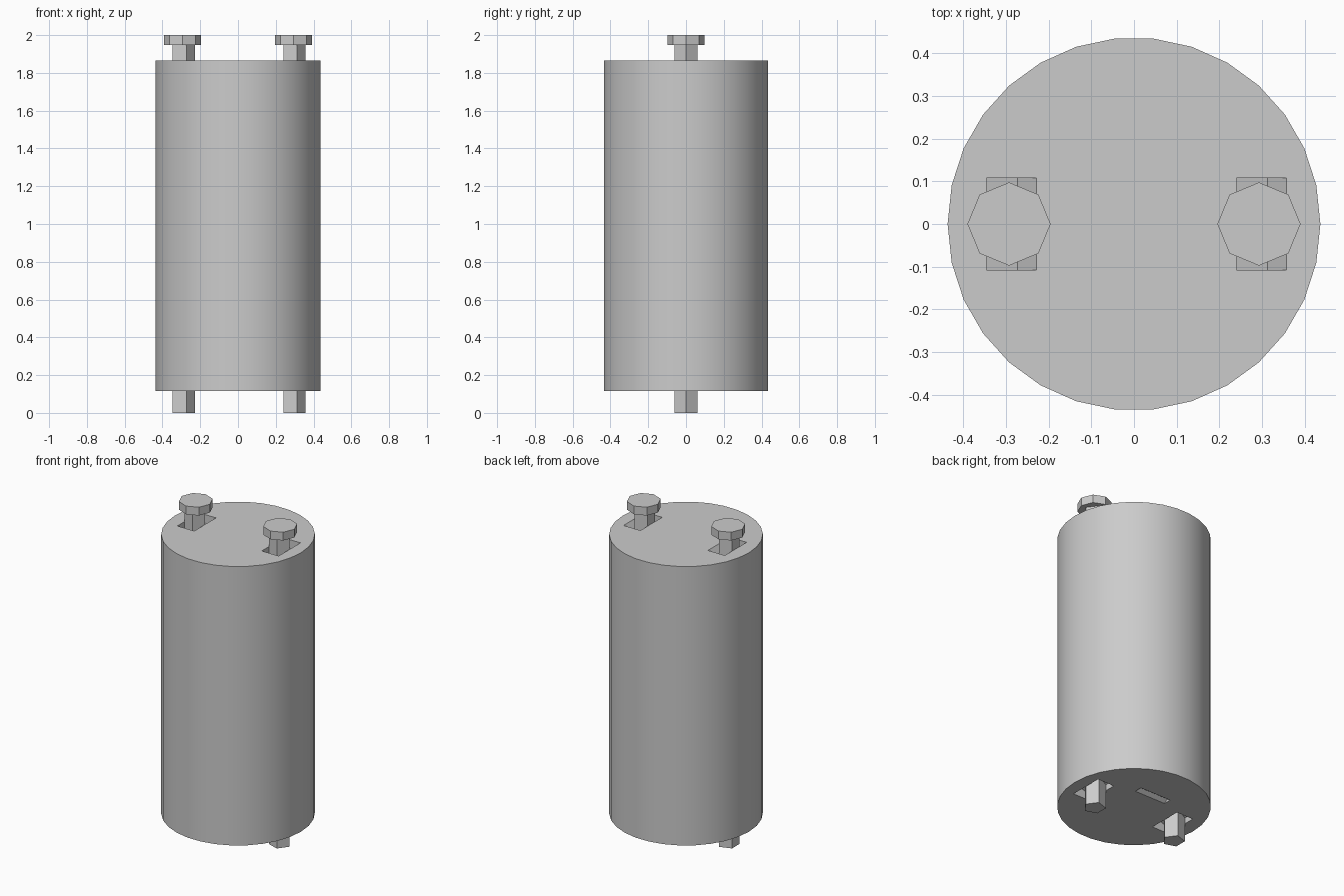
import bpy, bmesh, math
from mathutils import Matrix

default = bpy.data.objects.get("Cube")
if default:
    bpy.data.objects.remove(default, do_unlink=True)

# Single grey finish
grey = bpy.data.materials.new("plain_grey")
grey.use_nodes = True
colour = (0.6, 0.6, 0.6, 1)
grey.diffuse_color = colour
grey.node_tree.nodes["Principled BSDF"].inputs["Base Color"].default_value = colour


def prism(name, sides, radius, length, centre, turn=Matrix()):
    """Regular prism along local z, first corner on local +x."""
    bm = bmesh.new()
    ring = []
    for i in range(sides):
        a = 2 * math.pi * i / sides
        ring.append(bm.verts.new((radius * math.cos(a), radius * math.sin(a), -length / 2)))
    base = bm.faces.new(ring)
    top = bmesh.ops.extrude_face_region(bm, geom=[base], use_keep_orig=True)["geom"]
    moved = [v for v in top if isinstance(v, bmesh.types.BMVert)]
    bmesh.ops.translate(bm, vec=(0, 0, length), verts=moved)
    bmesh.ops.transform(bm, matrix=Matrix.Translation(centre) @ turn, verts=bm.verts[:])
    bmesh.ops.recalc_face_normals(bm, faces=bm.faces[:])
    mesh = bpy.data.meshes.new(name)
    bm.to_mesh(mesh)
    bm.free()
    mesh.materials.append(grey)
    ob = bpy.data.objects.new(name, mesh)
    bpy.context.collection.objects.link(ob)
    return ob


def select(ob):
    bpy.ops.object.select_all(action="DESELECT")
    ob.select_set(True)
    bpy.context.view_layer.objects.active = ob


def carve(ob, cutter):
    cutter.hide_render = True
    select(ob)
    mod = ob.modifiers.new("carve", "BOOLEAN")
    mod.operation, mod.solver, mod.object = "DIFFERENCE", "EXACT", cutter
    bpy.ops.object.modifier_apply(modifier=mod.name)
    bpy.data.objects.remove(cutter, do_unlink=True)


BOTTOM, TOP = 0.115, 1.865
PIN_X, PIN_R, SLOT = 0.293, 0.065, 0.216
HEAD_Z = 1.948

# Round body
body = prism("body", 30, 0.437, TOP - BOTTOM, (0, 0, (TOP + BOTTOM) / 2))

# Five-sided grooves across each pin, in both end caps
along_y = Matrix.Rotation(math.radians(90), 4, "X")
for x in (-PIN_X, PIN_X):
    for z in (BOTTOM, TOP):
        carve(body, prism("groove_cutter", 5, PIN_R, SLOT, (x, 0, z), along_y))

# Shallow groove under the body, towards the back
along_x = Matrix.Rotation(math.radians(-90), 4, "Y")
carve(body, prism("groove_cutter", 5, PIN_R, SLOT, (0, 0.165, BOTTOM - PIN_R + 0.018), along_x))

select(body)
bpy.ops.object.shade_smooth_by_angle(angle=math.radians(30))

# Pins through the body with eight-sided heads
for side, x in (("right", -PIN_X), ("left", PIN_X)):
    prism(side + "_pin", 5, PIN_R, HEAD_Z, (x, 0, HEAD_Z / 2))
    prism(side + "_pin_head", 8, 0.0975, 2 - HEAD_Z, (x, 0, 1 + HEAD_Z / 2))
